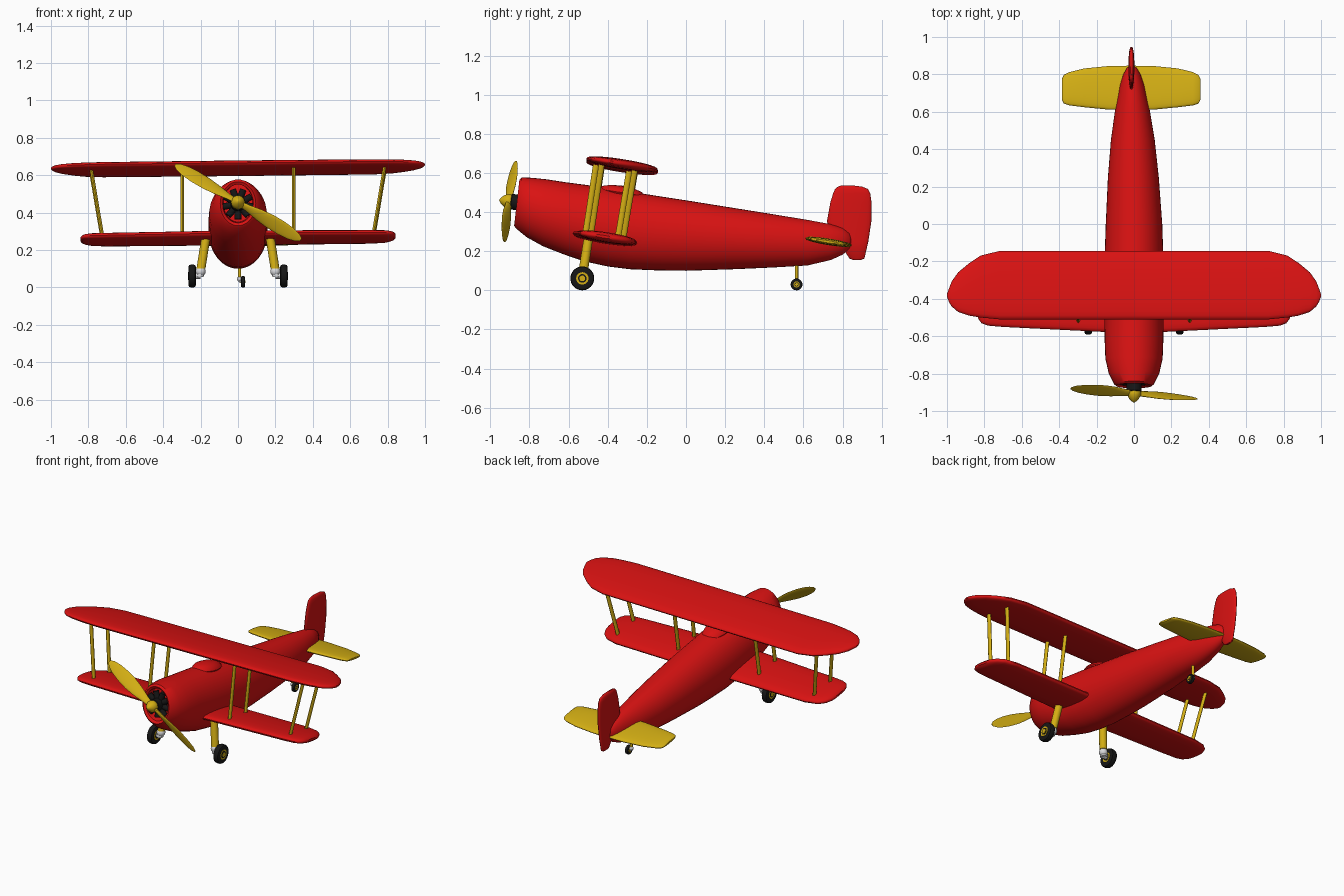
import bpy, bmesh, math
from mathutils import Matrix, Vector

if "Cube" in bpy.data.objects:
    bpy.data.objects.remove(bpy.data.objects["Cube"])

def material(name, rgb):
    m = bpy.data.materials.new(name)
    m.diffuse_color = (*rgb, 1)
    m.use_nodes = True
    m.node_tree.nodes["Principled BSDF"].inputs["Base Color"].default_value = m.diffuse_color
    return m

RED = material("red", (0.70, 0.006, 0.006))
YELLOW = material("yellow", (0.66, 0.43, 0.007))
BLACK = material("black", (0.008, 0.008, 0.008))
GREY = material("light grey", (0.7, 0.7, 0.72))
PITCH = math.radians(-9)
ROLL = math.radians(-0.6)

def loft(name, rings, mat, matrix=Matrix()):
    """Skin a list of equal-length point rings, capped at both ends."""
    bm = bmesh.new()
    vs = [[bm.verts.new(matrix @ Vector(p)) for p in r] for r in rings]
    n = len(vs[0])
    for a, b in zip(vs, vs[1:]):
        for i in range(n):
            j = (i + 1) % n
            bm.faces.new((a[i], a[j], b[j], b[i]))
    bm.faces.new(vs[0])
    bm.faces.new(vs[-1])
    bmesh.ops.recalc_face_normals(bm, faces=bm.faces)
    me = bpy.data.meshes.new(name)
    bm.to_mesh(me)
    bm.free()
    me.materials.append(mat)
    me.shade_smooth()
    me.set_sharp_from_angle(angle=math.radians(40))
    ob = bpy.data.objects.new(name, me)
    bpy.context.collection.objects.link(ob)
    return ob

def angles(n):
    return [2 * math.pi * i / n for i in range(n)]

def lathe(name, profile, mat, matrix=Matrix(), n=24):
    """Profile of (radius, height) turned around local z."""
    return loft(name, [[(r * math.cos(a), r * math.sin(a), h) for a in angles(n)]
                       for r, h in profile], mat, matrix)

def rod(name, a, b, r, mat, flat=1.0, n=12):
    """Straight rod from a to b; flat stretches its section along y."""
    return loft(name, [[(p[0] + r * math.cos(t), p[1] + flat * r * math.sin(t), p[2])
                        for t in angles(n)] for p in (a, b)], mat)

def foil(name, stations, mat, matrix):
    """Wing along local x from (x, front y, back y, thickness) stations."""
    rings = []
    for x, f, b, t in stations:
        ring = []
        for a in angles(28):
            s = math.sin(a)
            ring.append((x, (f + b) / 2 + (b - f) / 2 * math.cos(a),
                         t / 2 * math.copysign(abs(s) ** 0.75, s)))
        rings.append(ring)
    return loft(name, rings, mat, matrix)

def both_sides(half):
    return [(-x, f, b, t) for x, f, b, t in reversed(half)] + [s for s in half if s[0] > 0]

def place(x, y, z, pitch=PITCH, roll=ROLL):
    return (Matrix.Translation((x, y, z)) @ Matrix.Rotation(roll, 4, 'Y')
            @ Matrix.Rotation(pitch, 4, 'X'))

# Fuselage: y, top, bottom, half width, lean of the section
body = [(-.80, .55, .35, .078, .115), (-.855, .55, .345, .082, .115),
        (-.865, .565, .33, .095, .115), (-.855, .577, .317, .107, .115),
        (-.80, .575, .272, .135, .1), (-.72, .567, .225, .153, .06),
        (-.62, .553, .182, .157, 0), (-.52, .54, .148, .158, 0),
        (-.40, .523, .122, .159, 0), (-.29, .505, .108, .159, 0),
        (-.15, .483, .102, .156, 0), (0, .46, .10, .151, 0),
        (.25, .42, .108, .136, 0), (.45, .388, .117, .117, 0),
        (.62, .36, .127, .091, 0), (.74, .338, .155, .066, 0),
        (.80, .32, .182, .046, 0), (.835, .295, .21, .026, 0), (.845, .27, .235, .01, 0)]
rings = []
for y, top, bot, w, lean in body:
    zc, h = (top + bot) / 2, (top - bot) / 2
    rings.append([(w * math.cos(a) - .014 * max(0, y), y + lean * h * math.sin(a),
                   zc + h * math.sin(a)) for a in angles(40)])
loft("fuselage", rings, RED)

# Low cockpit fairing under the upper wing
lathe("cockpit_fairing", [(math.cos(a), math.sin(a)) for a in
                          [math.radians(d) for d in (-89, -60, -30, 0, 30, 60, 89)]], RED,
      place(0, -.33, .50, PITCH, 0) @ Matrix.Diagonal((.075, .12, .035, 1)))

# Wings
upper = [(0, -.185, .185, .055), (.72, -.185, .185, .052), (.82, -.175, .16, .05),
         (.88, -.165, .12, .046), (.94, -.145, .07, .038), (.975, -.115, .02, .03),
         (.99, -.09, -.02, .022), (.999, -.065, -.045, .01)]
foil("upper_wing", both_sides(upper), RED, place(0, -.327, .637))
lower = [(0, -.17, .17, .055), (.70, -.135, .165, .052), (.78, -.128, .145, .05),
         (.815, -.115, .115, .042), (.833, -.09, .08, .032), (.842, -.06, .05, .014)]
foil("lower_wing", both_sides(lower), RED, place(0, -.417, .265))

# Tailplane and fin
tail = [(0, -.12, .12, .034), (.12, -.118, .118, .034), (.25, -.105, .105, .032),
        (.33, -.095, .085, .03), (.36, -.085, .07, .024), (.37, -.065, .05, .012)]
foil("tailplane", both_sides(tail), YELLOW, place(-.015, .728, .248, PITCH, 0))
fin = [(.155, .855, .895, .012), (.163, .835, .912, .024), (.25, .78, .932, .03),
       (.35, .72, .947, .032), (.45, .738, .948, .032), (.495, .752, .942, .03),
       (.518, .762, .93, .026), (.53, .777, .9, .018), (.535, .79, .86, .008)]
foil("tail_fin", fin, RED, Matrix.Translation((-.014, 0, 0)) @ Matrix.Rotation(-math.pi / 2, 4, 'Y'))

# Engine: hub barrel and ring of cylinders inside the cowl
nose = Matrix.Translation((0, -.905, .455)) @ Matrix.Rotation(math.radians(-8), 4, 'X')
forward = nose @ Matrix.Rotation(math.pi / 2, 4, 'X')
lathe("engine_hub", [(.04, -.11), (.04, -.012), (.034, -.008)], BLACK, forward)
for i in range(9):
    spin = Matrix.Rotation(2 * math.pi * i / 9, 4, 'Z')
    lathe("engine_cylinder", [(.018, .025), (.018, .082)], BLACK,
          forward @ Matrix.Translation((0, 0, -.068)) @ spin @ Matrix.Rotation(math.pi / 2, 4, 'X'), 10)

# Propeller: spinner and two twisted blades
lathe("spinner", [(.03, -.02), (.037, -.005), (.036, .01), (.027, .028), (.014, .042), (.003, .05)],
      YELLOW, forward)
blade = [(.01, .034, 50, .022), (.06, .045, 44, .02), (.13, .072, 38, .016), (.2, .086, 34, .013),
         (.27, .084, 31, .01), (.33, .07, 29, .008), (.37, .048, 28, .006), (.392, .018, 28, .004)]
for k in range(2):
    rings = []
    for r, chord, deg, t in blade:
        c, s = math.cos(math.radians(deg)), math.sin(math.radians(deg))
        ring = []
        for a in angles(16):
            u, v = chord / 2 * math.cos(a), t / 2 * math.sin(a)
            ring.append((r, -s * u - c * v, c * u - s * v))
        rings.append(ring)
    loft("propeller_blade", rings, YELLOW,
         nose @ Matrix.Rotation(math.radians(31 + 180 * k), 4, 'Y'))

# Wheel turned about the x axis
def wheel(name, x, y, r, w):
    m = Matrix.Translation((x, y, r)) @ Matrix.Rotation(math.pi / 2, 4, 'Y')
    lathe(name + "_tyre", [(r * .5, -w * .9), (r * .82, -w), (r * .95, -w * .8), (r, -w * .35),
                           (r, w * .35), (r * .95, w * .8), (r * .82, w), (r * .5, w * .9)], BLACK, m, 32)
    for part, k, h, mat in (("rim", .52, 1.0, YELLOW), ("ring", .36, 1.06, BLACK), ("cap", .24, 1.14, YELLOW)):
        lathe(name + "_" + part, [(r * k, -w * h), (r * k, w * h)], mat, m)

def ball(name, x, y, z, r):
    lathe(name, [(r * math.cos(a), r * math.sin(a)) for a in
                 [math.radians(d) for d in range(-88, 89, 22)]], GREY, Matrix.Translation((x, y, z)), 16)

def axle(name, x0, x1, y, z, r):
    lathe(name, [(r, x0), (r, x1)], GREY,
          Matrix.Translation((0, y, z)) @ Matrix.Rotation(math.pi / 2, 4, 'Y'), 16)

for s in (-1, 1):
    dz = .008 * s
    # Wing struts, front and rear pairs
    for yt, yb, zt, zb in ((-.46, -.515, .642, .285), (-.29, -.35, .615, .26)):
        rod("outer_strut", (s * .785, yt + .03, zt + dz), (s * .725, yb + .03, zb + dz), .009, YELLOW, 1.7)
        rod("inner_strut", (s * .298, yt, zt), (s * .298, yb, zb), .009, YELLOW, 1.7)
    # Main landing gear
    rod("gear_leg", (s * .168, -.495, .29), (s * .198, -.525, .1), .024, YELLOW, 1, 16)
    ball("gear_knuckle", s * .2, -.527, .085, .027)
    rod("gear_fork", (s * .2, -.527, .09), (s * .205, -.53, .055), .021, GREY, 1, 16)
    axle("gear_axle", s * .2, s * .23, -.53, .062, .016)
    wheel("main_wheel", s * .245, -.53, .061, .02)

# Tail wheel
rod("tail_strut", (.008, .565, .15), (.008, .565, .05), .009, YELLOW)
ball("tail_knuckle", .008, .565, .045, .014)
axle("tail_axle", .005, .022, .565, .034, .009)
wheel("tail_wheel", .027, .565, .03, .011)
